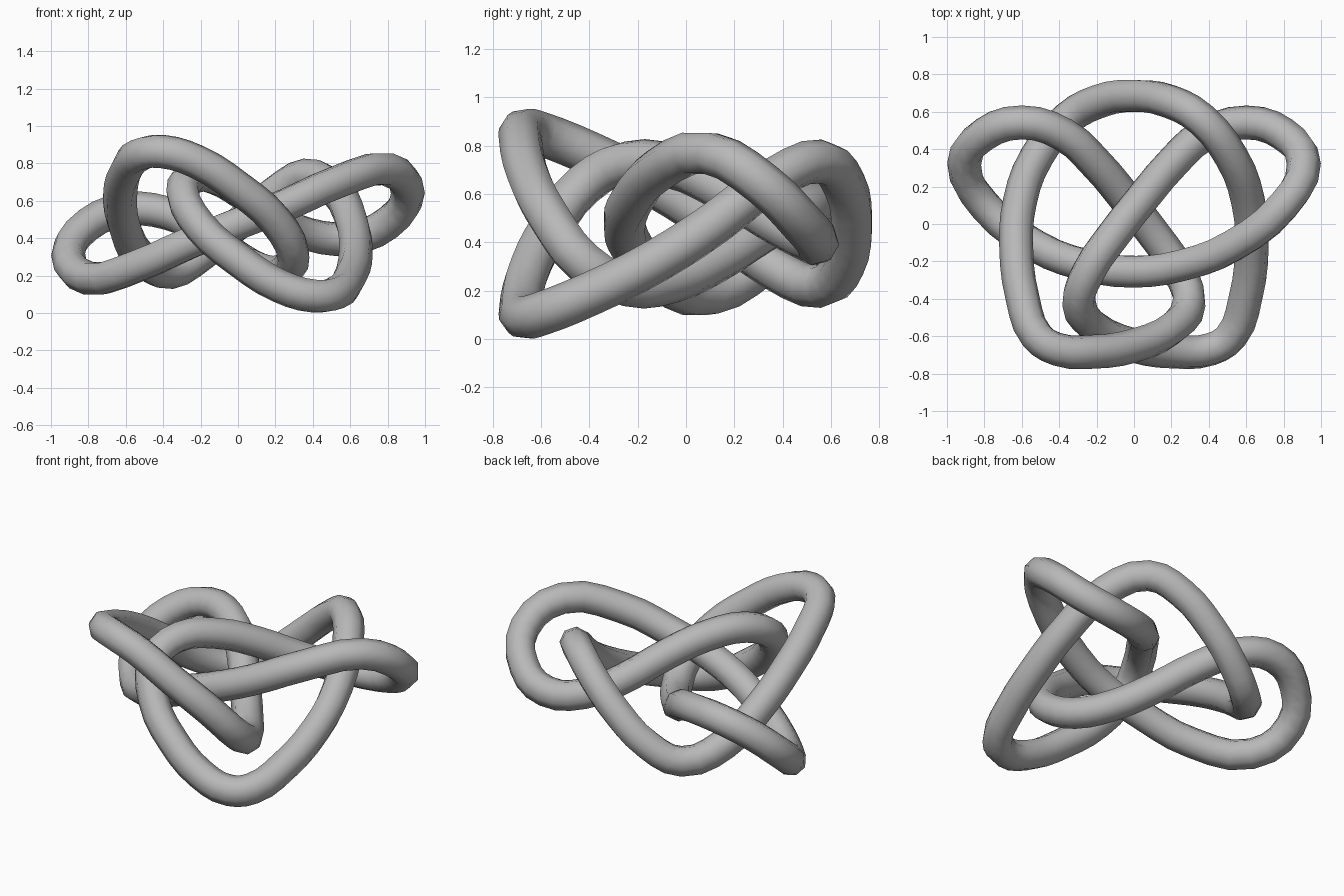
import bpy

cube = bpy.data.objects.get("Cube")
if cube:
    bpy.data.objects.remove(cube, do_unlink=True)

MID_Z = 0.477      # height of the half-turn axis
RADIUS = 0.091

# One half of the knot's centre line, from the back middle to the front middle
half_path = [
    (0.00, 0.685, 0.477), (0.19, 0.655, 0.64), (0.36, 0.56, 0.735),
    (0.52, 0.36, 0.66), (0.61, 0.12, 0.48), (0.63, -0.12, 0.325),
    (0.595, -0.40, 0.185), (0.52, -0.60, 0.105), (0.41, -0.67, 0.09),
    (0.22, -0.683, 0.145), (0.00, -0.65, 0.285), (-0.20, -0.56, 0.46),
    (-0.295, -0.42, 0.64), (-0.24, -0.25, 0.73), (-0.11, -0.06, 0.715),
    (0.04, 0.13, 0.63), (0.20, 0.32, 0.51), (0.38, 0.48, 0.42),
    (0.60, 0.543, 0.40), (0.80, 0.48, 0.48), (0.908, 0.32, 0.64),
    (0.80, 0.10, 0.768), (0.53, -0.115, 0.70), (0.26, -0.22, 0.58),
]
middle = (0.0, -0.255, MID_Z)

# The other half is the same path turned half way round the y axis
turned = [(-x, y, 2 * MID_Z - z) for x, y, z in reversed(half_path[1:])]
path = half_path + [middle] + turned

# Closed tube with eight sides
curve = bpy.data.curves.new("knot_tube", 'CURVE')
curve.dimensions = '3D'
curve.twist_mode = 'MINIMUM'
curve.bevel_depth = RADIUS
curve.bevel_resolution = 2
curve.resolution_u = 3
spline = curve.splines.new('BEZIER')
spline.bezier_points.add(len(path) - 1)
for point, co in zip(spline.bezier_points, path):
    point.co = co
    point.handle_left_type = point.handle_right_type = 'AUTO'
spline.use_cyclic_u = True

tube = bpy.data.objects.new("knot_tube", curve)
bpy.context.collection.objects.link(tube)

# Turn the curve into a softly shaded mesh
bpy.ops.object.select_all(action='DESELECT')
tube.select_set(True)
bpy.context.view_layer.objects.active = tube
bpy.ops.object.convert(target='MESH')
bpy.ops.object.shade_smooth()

# Single grey colour
grey = bpy.data.materials.new("plain_grey")
grey.use_nodes = True
colour = (0.48, 0.48, 0.48, 1.0)
grey.diffuse_color = colour
grey.node_tree.nodes["Principled BSDF"].inputs["Base Color"].default_value = colour
tube.data.materials.clear()
tube.data.materials.append(grey)
